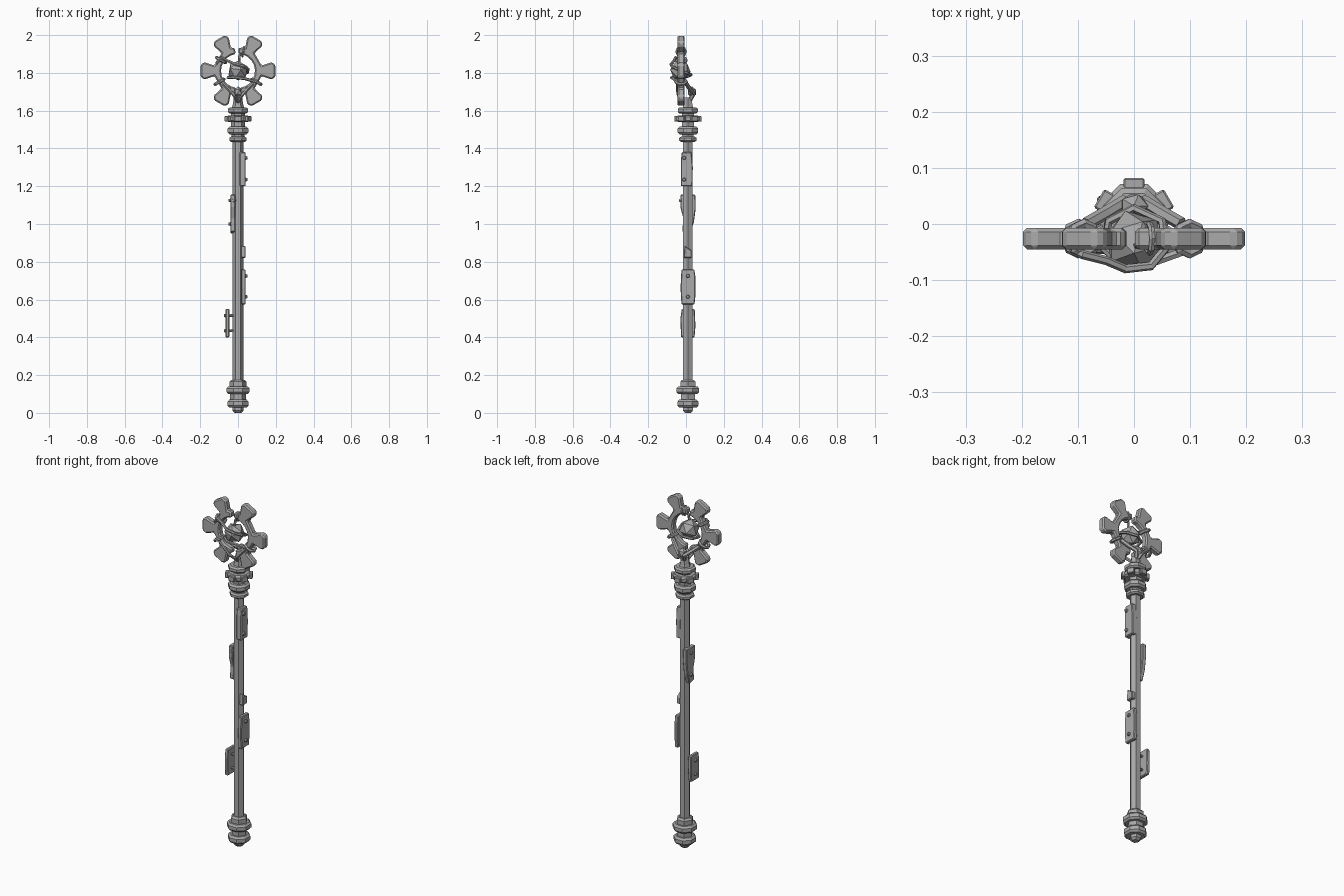
import bpy, bmesh, math
from mathutils import Vector, Matrix

cube = bpy.data.objects.get("Cube")
if cube:
    bpy.data.objects.remove(cube, do_unlink=True)

grey = bpy.data.materials.new("worn grey metal")
grey.use_nodes = True
colour = (0.4, 0.4, 0.4, 1)
grey.diffuse_color = colour
grey.node_tree.nodes["Principled BSDF"].inputs["Base Color"].default_value = colour

AXIS_Y = 0.01            # the shaft sits slightly behind the gear
GEAR = Vector((0, -0.026, 1.811))


def finish(name, bm, bevel=0.0):
    bmesh.ops.recalc_face_normals(bm, faces=bm.faces)
    mesh = bpy.data.meshes.new(name)
    bm.to_mesh(mesh)
    bm.free()
    mesh.materials.append(grey)
    ob = bpy.data.objects.new(name, mesh)
    bpy.context.collection.objects.link(ob)
    if bevel:
        mod = ob.modifiers.new("chamfer", "BEVEL")
        mod.width, mod.segments, mod.limit_method = bevel, 1, "ANGLE"
    return ob


def lathe(name, profile, sides=6, turn=0.0):
    """Faceted solid of revolution from (radius, height) pairs."""
    bm = bmesh.new()
    rings = [[bm.verts.new((r * math.cos(turn + math.tau * i / sides),
                            AXIS_Y + r * math.sin(turn + math.tau * i / sides), z))
              for i in range(sides)] for r, z in profile]
    for a, b in zip(rings, rings[1:]):
        for i in range(sides):
            j = (i + 1) % sides
            bm.faces.new((a[i], a[j], b[j], b[i]))
    bm.faces.new(rings[0])
    bm.faces.new(rings[-1])
    return finish(name, bm)


def prism(name, outline, near, far, place, bevel):
    """Extrude a flat outline; place maps (u, v, depth) to a position."""
    bm = bmesh.new()
    a = [bm.verts.new(place(u, v, near)) for u, v in outline]
    b = [bm.verts.new(place(u, v, far)) for u, v in outline]
    bm.faces.new(a)
    bm.faces.new(b)
    for i in range(len(a)):
        j = (i + 1) % len(a)
        bm.faces.new((a[i], a[j], b[j], b[i]))
    return finish(name, bm, bevel)


def strap(name, points, radius, closed=False):
    """Square bar bent along a path."""
    curve = bpy.data.curves.new(name, "CURVE")
    curve.dimensions = "3D"
    curve.bevel_depth, curve.bevel_resolution = radius, 1
    curve.use_fill_caps = True
    line = curve.splines.new("POLY")
    line.points.add(len(points) - 1)
    for p, co in zip(line.points, points):
        p.co = (*co, 1)
    line.use_cyclic_u = closed
    line.use_smooth = False
    curve.materials.append(grey)
    ob = bpy.data.objects.new(name, curve)
    bpy.context.collection.objects.link(ob)


def bolt(name, at, direction, radius=0.011, depth=0.014):
    bm = bmesh.new()
    turn = Vector(direction).to_track_quat("Z", "Y").to_matrix().to_4x4()
    bmesh.ops.create_cone(bm, cap_ends=True, segments=8, radius1=radius,
                          radius2=radius * 0.65, depth=depth,
                          matrix=Matrix.Translation(at) @ turn)
    finish(name, bm)


def collar(name, low, high, radius, turn=0.0):
    edge = (high - low) * 0.25
    lathe(name, [(radius - 0.01, low), (radius, low + edge),
                 (radius, high - edge), (radius - 0.01, high)], 8, turn)


# Shaft, neck and foot
lathe("shaft", [(0.029, 0.05), (0.029, 1.45)], 6)
lathe("neck", [(0.03, 1.44), (0.036, 1.48), (0.036, 1.6), (0.028, 1.63), (0.022, 1.67)], 6)
lathe("foot_tip", [(0.018, 0.0), (0.03, 0.012), (0.03, 0.035)])
lathe("foot_core", [(0.042, 0.05), (0.042, 0.12)])
lathe("foot_sleeve", [(0.046, 0.13), (0.046, 0.165), (0.036, 0.175)])

EIGHTH = math.pi / 8
for name, low, high, radius in (
        ("foot_lower_collar", 0.028, 0.07, 0.06), ("foot_upper_collar", 0.1, 0.14, 0.065),
        ("neck_bottom_collar", 1.435, 1.462, 0.05), ("neck_lower_collar", 1.475, 1.515, 0.059),
        ("neck_upper_collar", 1.54, 1.575, 0.066), ("neck_top_collar", 1.585, 1.617, 0.058)):
    collar(name, low, high, radius, EIGHTH)

# Square lugs around the widest collar
for i in range(6):
    angle = math.pi / 2 + i * math.tau / 6
    out = Vector((math.cos(angle), math.sin(angle), 0))
    side = Vector((-out.y, out.x, 0))
    centre = Vector((0, AXIS_Y, 1.557))
    prism("collar_lug", [(-0.019, -0.015), (0.019, -0.015), (0.019, 0.015), (-0.019, 0.015)],
          0.045, 0.072, lambda u, v, d: centre + side * u + out * d + Vector((0, 0, v)), 0.003)


# Patch plates riveted to the shaft, outlined in depth and height
def patch(name, outline, near, far):
    prism(name, outline, near, far, lambda u, v, d: (d, u, v), 0.004)


patch("upper_left_plate", [(-0.027, 1.2), (0.034, 1.2), (0.036, 1.3), (0.03, 1.38),
                           (-0.022, 1.38), (-0.027, 1.34)], 0.008, 0.04)
patch("middle_left_plate", [(-0.024, 0.575), (0.045, 0.575), (0.05, 0.62), (0.05, 0.72),
                            (0.044, 0.76), (-0.024, 0.76), (-0.029, 0.66)], 0.018, 0.04)
patch("small_left_plate", [(-0.012, 0.82), (0.03, 0.82), (0.03, 0.86), (-0.008, 0.885)],
      0.015, 0.04)
patch("upper_right_plate", [(-0.02, 0.96), (0.022, 0.95), (0.042, 1.01), (0.051, 1.08),
                            (0.05, 1.155), (-0.03, 1.155), (-0.03, 1.09), (-0.014, 1.03)],
      -0.04, -0.014)
patch("lower_right_plate", [(-0.026, 0.4), (0.045, 0.4), (0.05, 0.46), (0.046, 0.55),
                            (-0.022, 0.55), (-0.03, 0.5)], -0.066, -0.046)

for z in (1.35, 1.235):
    bolt("upper_left_bolt", (0.044, -0.01, z), (1, 0, 0))
for z in (0.725, 0.615):
    bolt("middle_left_bolt", (0.044, 0.01, z), (1, 0, 0))
for z in (1.125, 1.0):
    bolt("upper_right_bolt", (-0.042, 0.012, z), (-1, 0, 0))
bolt("front_bolt", (-0.022, -0.028, 1.125), (-0.3, -1, 0))
for z in (0.515, 0.435):
    bolt("lower_right_bolt", (-0.068, 0.01, z), (-1, 0, 0))
    bolt("lower_right_pin", (-0.038, 0.01, z), (-1, 0, 0), 0.009, 0.04)


# Broken gear: two halves of a six-toothed ring
def polar(r, degrees):
    a = math.radians(degrees)
    return r * math.cos(a), r * math.sin(a)


def gear_half(name, start, teeth, end):
    outline = [polar(0.122, start)]
    for tooth in teeth:
        for r, w in ((0.125, -0.028), (0.178, -0.046), (0.198, -0.032),
                     (0.198, 0.032), (0.178, 0.046), (0.125, 0.028)):
            outline.append(polar(math.hypot(r, w), tooth + math.degrees(math.atan2(w, r))))
    outline.append(polar(0.122, end))
    steps = 10
    outline += [polar(0.09, end + (start - end) * i / steps) for i in range(steps + 1)]
    prism(name, outline, -0.019, 0.019,
          lambda u, v, d: GEAR + Vector((u, d, v)), 0.007)


gear_half("gear_left_half", -83, (-60, 0, 60), 89)
gear_half("gear_right_half", 98, (120, 180, 240), 263)

# Rough crystal held in the gear
bm = bmesh.new()
bmesh.ops.create_icosphere(bm, subdivisions=1, radius=0.056,
                           matrix=Matrix.Translation((0, -0.03, 1.812)) @ Matrix.Rotation(0.4, 4, "X"))
finish("crystal", bm)


# Bars wrapped around the gear rim and the crystal
def loop(name, centre, normal, width, height, radius, sides=8):
    turn = Vector(normal).to_track_quat("Z", "Y")
    strap(name, [Vector(centre) + turn @ Vector((width * math.cos(math.tau * i / sides),
                                                  height * math.sin(math.tau * i / sides), 0))
                 for i in range(sides)], radius, True)


for side in (-1, 1):
    loop("rim_wrap", (side * 0.098, GEAR.y, 1.753), (side * 0.5, 0, 0.87), 0.027, 0.027, 0.009)
    # Arms rising from the neck to the wraps
    strap("cradle_arm", [(0, 0.015, 1.645), (side * 0.018, 0.04, 1.69),
                         (side * 0.05, 0.02, 1.715), (side * 0.085, 0.0, 1.745)], 0.012)
    strap("front_arm", [(0, 0.0, 1.64), (side * 0.02, -0.04, 1.68),
                        (side * 0.05, -0.045, 1.715), (side * 0.08, -0.045, 1.745)], 0.009)

loop("upper_rim_wrap", (-0.09, GEAR.y, 1.868), (0.5, 0, 0.87), 0.027, 0.027, 0.009)
strap("crystal_band_front", [(-0.115, -0.045, 1.85), (-0.09, -0.055, 1.882), (-0.05, -0.065, 1.862),
                             (-0.015, -0.08, 1.845), (0.03, -0.075, 1.835), (0.055, -0.045, 1.82),
                             (0.05, 0.005, 1.8), (0.0, 0.028, 1.79), (-0.045, 0.005, 1.78),
                             (-0.053, -0.045, 1.775), (-0.015, -0.077, 1.775),
                             (0.035, -0.068, 1.77), (0.085, -0.05, 1.755)], 0.008)
strap("top_spike", [(0.025, -0.03, 1.92), (0.008, -0.035, 1.89), (0.004, -0.04, 1.84)], 0.007)
loop("top_rim_wrap", (0.028, GEAR.y, 1.912), (1, 0, -0.2), 0.025, 0.025, 0.006)

# Knuckle behind the gear where the arms spread
bm = bmesh.new()
bmesh.ops.create_icosphere(bm, subdivisions=1, radius=1,
                           matrix=Matrix.Translation((0, 0.032, 1.698)) @ Matrix.Diagonal((0.028, 0.024, 0.03, 1)))
finish("knuckle", bm)
